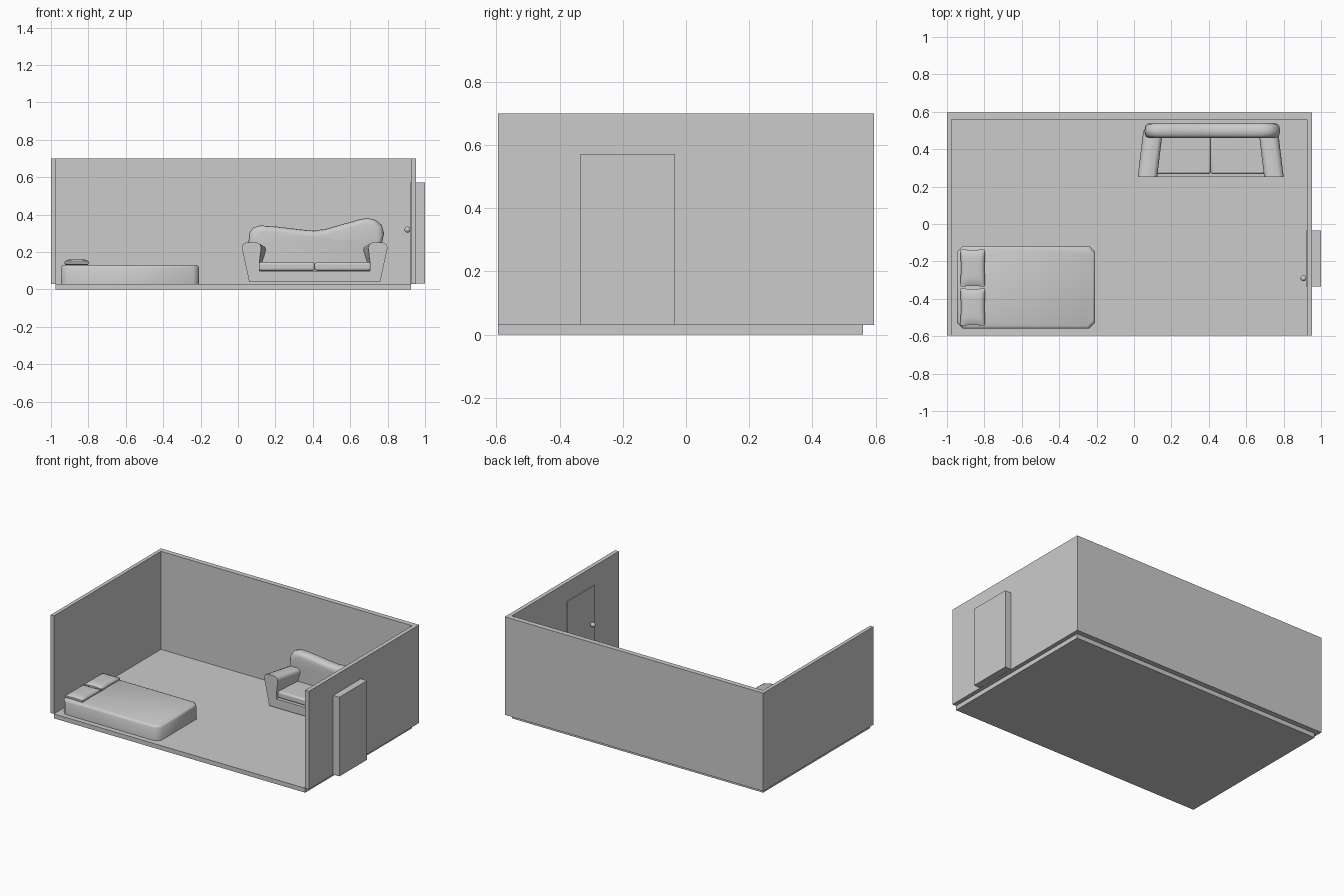
import bpy, bmesh
from math import radians
from mathutils import Vector

cube = bpy.data.objects.get("Cube")
if cube:
    bpy.data.objects.remove(cube)

grey = bpy.data.materials.new("plain_grey")
grey.use_nodes = True
GREY = (0.6, 0.6, 0.6, 1)
grey.diffuse_color = GREY
grey.node_tree.nodes["Principled BSDF"].inputs["Base Color"].default_value = GREY


def finish(name, bm, smooth=None, bevel=0, segments=3):
    """Turn a bmesh into a named object with material, bevel and shading."""
    bmesh.ops.recalc_face_normals(bm, faces=bm.faces)
    mesh = bpy.data.meshes.new(name)
    bm.to_mesh(mesh)
    bm.free()
    mesh.materials.append(grey)
    obj = bpy.data.objects.new(name, mesh)
    bpy.context.collection.objects.link(obj)
    if bevel:
        mod = obj.modifiers.new("soft_edges", 'BEVEL')
        mod.width, mod.segments = bevel, segments
        mod.limit_method, mod.angle_limit = 'ANGLE', radians(40)
    if smooth:
        bpy.ops.object.select_all(action='DESELECT')
        obj.select_set(True)
        bpy.context.view_layer.objects.active = obj
        bpy.ops.object.shade_smooth_by_angle(angle=radians(smooth))
    return obj


def box(name, low, high, **kw):
    bm = bmesh.new()
    bmesh.ops.create_cube(bm, size=1)
    low, high = Vector(low), Vector(high)
    for v in bm.verts:
        v.co = (low + high) / 2 + v.co * (high - low)
    return finish(name, bm, **kw)


def loft(name, rings, **kw):
    """Skin closed rings of equal length and cap both ends."""
    bm = bmesh.new()
    loops = [[bm.verts.new(p) for p in ring] for ring in rings]
    n = len(loops[0])
    for a, b in zip(loops, loops[1:]):
        for i in range(n):
            j = (i + 1) % n
            bm.faces.new((a[i], a[j], b[j], b[i]))
    bm.faces.new(loops[0])
    bm.faces.new(loops[-1])
    return finish(name, bm, **kw)


# Room shell
box("floor", (-0.975, -0.595, 0), (0.925, 0.56, 0.03))
box("left_side_wall", (0.925, -0.595, 0.03), (0.953, 0.56, 0.7))
box("right_side_wall", (-1, -0.595, 0.03), (-0.975, 0.56, 0.7))
box("back_wall", (-1, 0.56, 0.03), (0.953, 0.595, 0.7))

# Door with knob
box("door", (0.92, -0.333, 0.031), (1, -0.035, 0.572))
bm = bmesh.new()
bmesh.ops.create_uvsphere(bm, u_segments=16, v_segments=10, radius=0.016)
bmesh.ops.translate(bm, verts=bm.verts, vec=(0.906, -0.29, 0.32))
finish("door_knob", bm, smooth=60)

# Mattress: chamfered plan with a softened top
def mattress_ring(inset, z, c=0.032):
    x0, x1, y0, y1 = -0.947 + inset, -0.208 - inset, -0.56 + inset, -0.118 - inset
    return [(x0 + c, y0, z), (x1 - c, y0, z), (x1, y0 + c, z), (x1, y1 - c, z),
            (x1 - c, y1, z), (x0 + c, y1, z), (x0, y1 - c, z), (x0, y0 + c, z)]

loft("mattress", [mattress_ring(i, z) for i, z in
                  ((0, 0.03), (0, 0.115), (0.004, 0.126), (0.014, 0.131))], smooth=60)


# Pillows: puffed grids, slightly pinched along the sides
def pillow(name, cx, cy, hx=0.066, hy=0.1):
    bm = bmesh.new()
    bmesh.ops.create_cube(bm, size=2)
    bmesh.ops.subdivide_edges(bm, edges=bm.edges, cuts=9, use_grid_fill=True)
    for v in bm.verts:
        u, w, t = v.co
        puff = ((1 - u ** 4) * (1 - w ** 4)) ** 0.5
        v.co = (cx + hx * u * (1 - 0.07 * (1 - abs(w)) * 0.6),
                cy + hy * w * (1 - 0.05 * (1 - abs(u))),
                0.142 + t * (0.006 + 0.013 * puff))
    finish(name, bm, smooth=60)

pillow("pillow_near", -0.862, -0.444)
pillow("pillow_far", -0.862, -0.235)

# Sofa, symmetric about its middle
MID = 0.41
arm_front = [(0.06, 0.04), (0.02, 0.225), (0.028, 0.243), (0.045, 0.252), (0.1, 0.252),
             (0.117, 0.243), (0.124, 0.225), (0.115, 0.15), (0.115, 0.04)]
for side, s in (("right", 1), ("left", -1)):
    rings = []
    for y, drop, shift in ((0.252, 0, 0), (0.5, 0.1, 0.034)):
        ring = []
        for x, z in arm_front:
            k = (z - 0.04) / 0.21
            px = x + shift * k
            ring.append((MID + s * (px - MID), y, z - drop * k * 0.2))
        rings.append(ring)
    loft("sofa_arm_" + side, rings, smooth=45)

box("sofa_base", (0.09, 0.252, 0.04), (0.73, 0.5, 0.1))
for side, x0 in (("right", 0.11), ("left", MID)):
    box("seat_cushion_" + side, (x0, 0.267, 0.1), (x0 + 0.3, 0.48, 0.146),
        smooth=50, bevel=0.012)

# Wavy backrest: lower panel plus a thick roll following the crest
crest = [(0.07, 0.04), (0.056, 0.25), (0.06, 0.3), (0.08, 0.33), (0.115, 0.342),
         (0.2, 0.337), (0.35, 0.319), (0.41, 0.315), (0.47, 0.324), (0.65, 0.375),
         (0.69, 0.382), (0.735, 0.372), (0.768, 0.345), (0.781, 0.3), (0.77, 0.25), (0.75, 0.04)]
centre = Vector((MID, 0.2))
rings = []
for y, inset in ((0.46, 0.03), (0.464, 0.014), (0.475, 0.004), (0.495, 0),
                 (0.52, 0.003), (0.534, 0.013), (0.54, 0.03)):
    ring = []
    for x, z in crest:
        # Move the rim inward sideways near the ends and downward at the top
        px = x + inset * (1 if x < 0.12 else -1 if x > 0.72 else 0)
        pz = z - inset * (1 if z > 0.29 else 0)
        ring.append((px, y, pz))
    rings.append(ring)
loft("sofa_backrest", rings, smooth=60)
